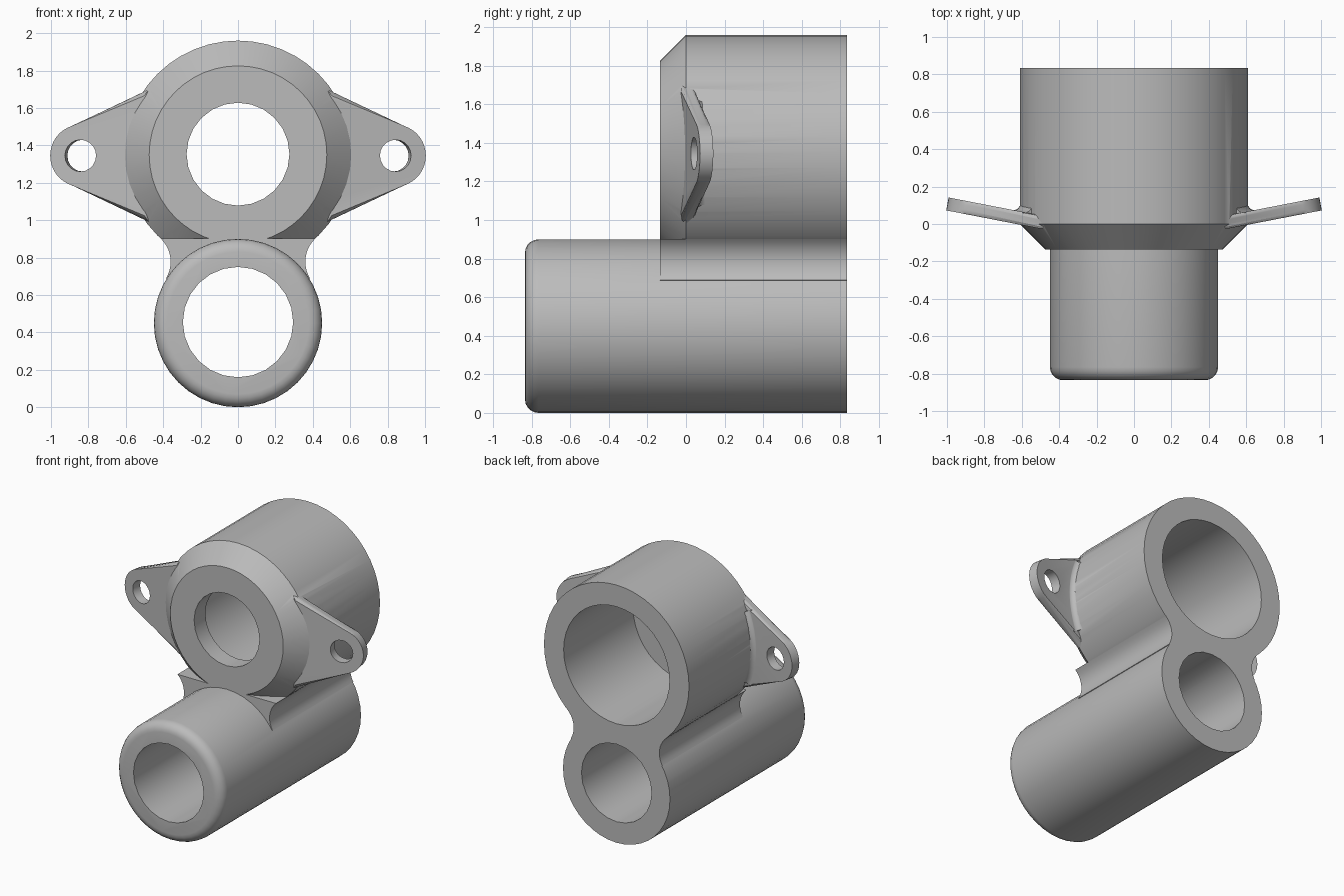
import bpy, bmesh, math
from mathutils import Matrix, Vector

if "Cube" in bpy.data.objects:
    bpy.data.objects.remove(bpy.data.objects["Cube"])

BACK, FRONT = 0.835, -0.135
TOP_Z, LOW_Z, EAR_Z = 1.35, 0.45, 1.345
TOP_R, LOW_R = 0.61, 0.45

grey = bpy.data.materials.new("plain grey")
grey.use_nodes = True
grey.diffuse_color = (0.5, 0.5, 0.5, 1)
grey.node_tree.nodes["Principled BSDF"].inputs["Base Color"].default_value = (0.5, 0.5, 0.5, 1)


def loft(name, loops, matrix=Matrix(), bevel=0):
    """Closed solid skinned through equal loops of points, capped at both ends."""
    bm = bmesh.new()
    rings = [[bm.verts.new(p) for p in loop] for loop in loops]
    n = len(rings[0])
    for a, b in zip(rings, rings[1:]):
        for i in range(n):
            j = (i + 1) % n
            bm.faces.new((a[i], a[j], b[j], b[i]))
    caps = [bm.faces.new(rings[0]), bm.faces.new(rings[-1])]
    if bevel:
        rim = list({e for f in caps for e in f.edges})
        bmesh.ops.bevel(bm, geom=rim, offset=bevel, segments=3, profile=0.5, affect='EDGES')
    bm.transform(matrix)
    bmesh.ops.recalc_face_normals(bm, faces=bm.faces)
    mesh = bpy.data.meshes.new(name)
    bm.to_mesh(mesh)
    bm.free()
    obj = bpy.data.objects.new(name, mesh)
    bpy.context.collection.objects.link(obj)
    return obj


def turned(name, profile, z, segments=40, matrix=Matrix()):
    """Solid of revolution about the y direction from (radius, y) pairs."""
    angles = [math.tau * i / segments for i in range(segments)]
    return loft(name, [[(r * math.sin(a), y, z + r * math.cos(a)) for a in angles]
                       for r, y in profile], matrix)


def prism(name, outline, y0, y1, matrix=Matrix(), bevel=0):
    return loft(name, [[(x, y, z) for x, z in outline] for y in (y0, y1)], matrix, bevel)


def combine(target, tool, operation):
    mod = target.modifiers.new("join", 'BOOLEAN')
    mod.operation, mod.solver, mod.object = operation, 'EXACT', tool
    bpy.context.view_layer.update()
    graph = bpy.context.evaluated_depsgraph_get()
    mesh = bpy.data.meshes.new_from_object(target.evaluated_get(graph))
    target.modifiers.clear()
    target.data = mesh
    bpy.data.objects.remove(tool)


# Large upper barrel with a conical front
body = turned("bracket_body", [(0.475, FRONT), (TOP_R, 0), (TOP_R, 0.95)], TOP_Z, 48)

# Long lower tube with a rounded front rim
f = 0.07
rim = [(LOW_R - f + f * math.sin(t), -BACK + f - f * math.cos(t))
       for t in [math.pi / 2 * i / 5 for i in range(6)]]
combine(body, turned("lower_tube", rim + [(LOW_R, 0.92)], LOW_Z), 'UNION')

# Web between the barrels, with concave sides tangent to both
fillet, centre = 0.17, Vector((0.53, 0.778))
low = math.atan2(LOW_Z - centre.y, -centre.x) % math.tau
high = math.atan2(TOP_Z - centre.y, -centre.x)
side = []
for i in range(11):
    t = low + (high - low) * i / 10
    side.append((centre.x + fillet * math.cos(t), centre.y + fillet * math.sin(t)))
outline = [(0.2, 0.6)] + side
outline += [(-x, z) for x, z in reversed(outline)]
combine(body, prism("web", outline, FRONT, 0.9), 'UNION')

# Mounting ears, swept back, with a small fillet behind each root
tilt = math.radians(11)
end_x, end_r, half = 0.24, 0.165, math.radians(65)
tip = [(end_x + end_r * math.cos(a), end_r * math.sin(a))
       for a in [half - 2 * half * i / 14 for i in range(15)]]
ear_outline = [(-0.13, 0.355)] + tip + [(-0.13, -0.355)]
holes = []
for s, label in ((1, "left"), (-1, "right")):
    mirror = Matrix.Diagonal((s, 1, 1, 1))
    place = mirror @ Matrix.Translation((0.6, 0.03, EAR_Z)) @ Matrix.Rotation(tilt, 4, 'Z')
    combine(body, prism(label + "_ear", ear_outline, -0.035, 0.035, place, 0.022), 'UNION')
    section = [(0.58, 0.03), (0.66, 0.05)]
    section += [(0.66 - 0.055 * math.sin(t), 0.125 - 0.055 * math.cos(t))
                for t in [math.pi / 2 * i / 4 for i in range(5)]] + [(0.58, 0.125)]
    loops = []
    for i in range(13):
        a = math.radians(-26 + 52 * i / 12)
        loops.append([(r * math.cos(a), y + 0.19 * (r * math.cos(a) - 0.64),
                       EAR_Z + r * math.sin(a)) for r, y in section])
    combine(body, loft(label + "_ear_fillet", loops, mirror), 'UNION')
    hole = place @ Matrix.Translation((end_x, 0, 0))
    holes.append(turned(label + "_ear_hole", [(0.085, -0.15), (0.085, 0.15)], 0, 20, hole))

# Bores, and a flush cut across the back
holes += [
    turned("upper_bore", [(0.445, 0), (0.445, 1.1)], TOP_Z, 40),
    turned("front_opening", [(0.275, -0.4), (0.275, 0.2)], TOP_Z + 0.003, 24),
    turned("lower_bore", [(0.295, -1.1), (0.295, 1.1)], LOW_Z + 0.005, 24),
    prism("back_trim", [(-2, -1), (2, -1), (2, 3), (-2, 3)], BACK, 2),
]
for tool in holes:
    combine(body, tool, 'DIFFERENCE')

body.data.materials.clear()
body.data.materials.append(grey)
bpy.ops.object.select_all(action='DESELECT')
body.select_set(True)
bpy.context.view_layer.objects.active = body
bpy.ops.object.shade_smooth_by_angle(angle=math.radians(32))
